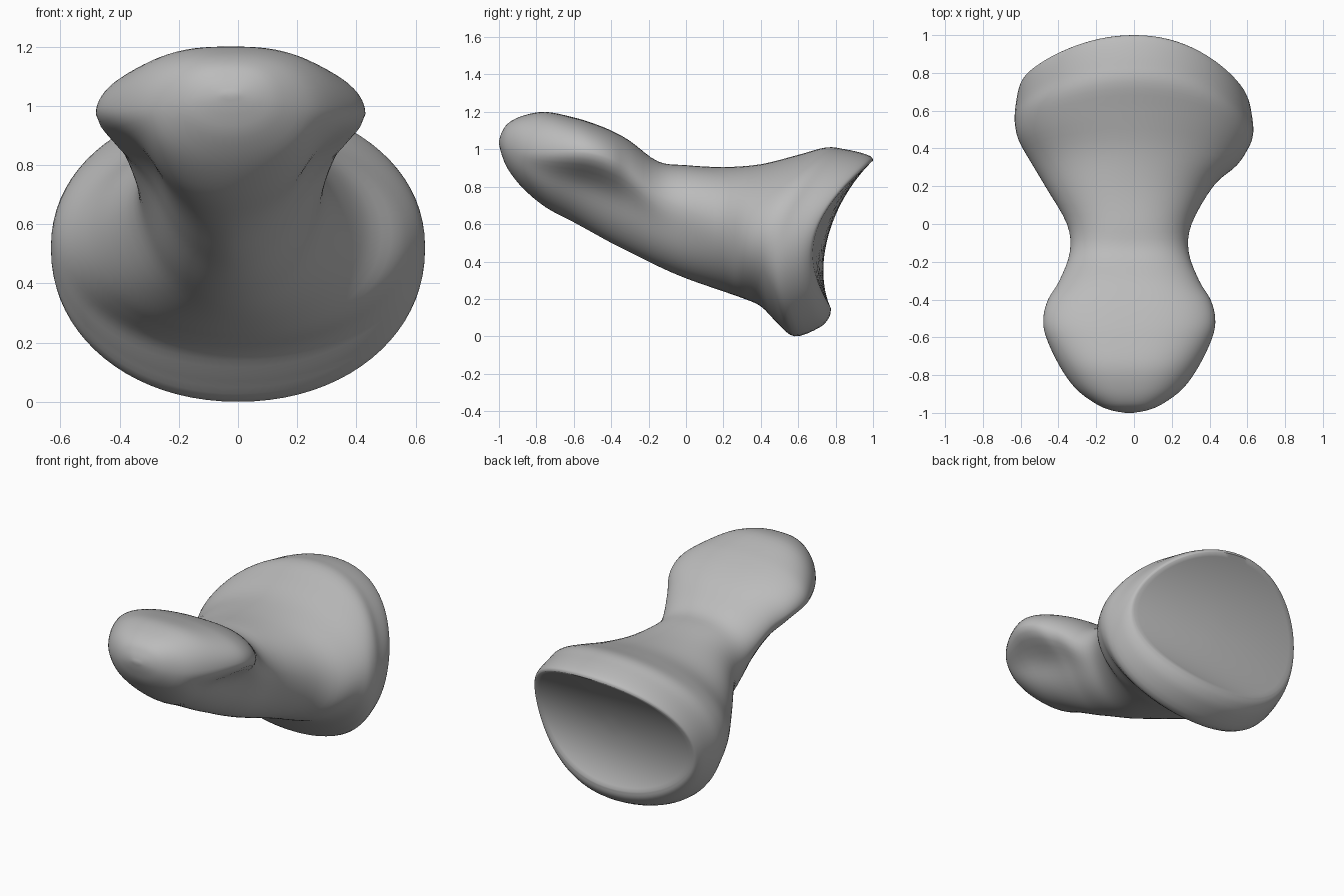
import bpy
import bmesh
import math

SIDES = 80
STEPS = 4


cube = bpy.data.objects.get("Cube")
if cube:
    bpy.data.objects.remove(cube, do_unlink=True)


def station(top, bottom, width, widest=0.5, neck=1.0, bow=0.0, shift=0.0, crown=0.97):
    """One cross-section: (y, z) of top and bottom, half width and shape."""
    return [*top, *bottom, width, widest, neck, bow, shift, crown]


def upright(y, top, bottom, width, widest, neck, crown=0.75):
    return station((y, top), (y, bottom), width, widest, neck, 0.0, -0.025, crown)


# Rounded head with undercut sides, narrowing into the shaft
stations = [
    upright(-1.0, 1.045, 1.03, 0.02, 0.5, 1.0),
    upright(-0.985, 1.09, 0.97, 0.1, 0.5, 1.0),
    upright(-0.95, 1.14, 0.89, 0.18, 0.5, 1.0),
    upright(-0.87, 1.18, 0.79, 0.285, 0.52, 0.97),
    upright(-0.75, 1.2, 0.69, 0.37, 0.57, 0.84),
    upright(-0.6, 1.17, 0.61, 0.44, 0.66, 0.67),
    upright(-0.5, 1.14, 0.555, 0.455, 0.71, 0.62),
    upright(-0.4, 1.1, 0.5, 0.43, 0.73, 0.65),
    upright(-0.3, 1.045, 0.45, 0.37, 0.72, 0.76),
    upright(-0.15, 0.935, 0.375, 0.315, 0.66, 0.92, 0.8),
    upright(0.0, 0.915, 0.31, 0.33, 0.6, 0.97, 0.85),
    upright(0.2, 0.905, 0.24, 0.445, 0.52, 1.0, 0.9),
]
# Flared base, tilted back and bowed forward at the sides
stations += [
    station((0.4, 0.92), (0.3, 0.205), 0.545, bow=0.03),
    station((0.6, 0.97), (0.4, 0.16), 0.61, bow=0.07),
    station((0.75, 1.01), (0.49, 0.07), 0.63, bow=0.12),
    station((0.85, 1.0), (0.58, 0.0), 0.63, bow=0.15),
    station((0.94, 0.98), (0.71, 0.045), 0.615, bow=0.165),
    station((0.99, 0.96), (0.765, 0.1), 0.595, bow=0.165),
    station((1.0, 0.94), (0.775, 0.15), 0.575, bow=0.16),
]


def spline(a, b, c, d, t):
    """Smooth blend from b to c."""
    return [q + t / 2 * (r - p + t * (2 * p - 5 * q + 4 * r - s + t * (3 * (q - r) + s - p)))
            for p, q, r, s in zip(a, b, c, d)]


def ring_points(values):
    yt, zt, yb, zb, width, widest, neck, bow, shift, crown = values
    points = []
    for i in range(SIDES):
        angle = math.tau * i / SIDES
        c, s = math.cos(angle), math.sin(angle)
        reach = abs(c)
        if s < 0:
            keel = 0.96 + 0.4 * (1 - neck)
            reach = neck * reach ** keel + (1 - neck) * reach ** 24
        else:
            reach = reach ** crown
        across = math.copysign(reach, c)
        v = widest + s * (1 - widest if s > 0 else widest)
        lean = bow * (1 + 0.22 * across)
        points.append((shift + width * across,
                       yb + (yt - yb) * v - lean * 4 * v * (1 - v),
                       zb + (zt - zb) * v))
    return points


rings = []
last = len(stations) - 1
for k in range(last):
    four = [stations[min(max(k + j, 0), last)] for j in (-1, 0, 1, 2)]
    rings += [ring_points(spline(*four, n / STEPS)) for n in range(STEPS)]
rim = ring_points(stations[last])
rings.append(rim)

# Shallow joint face inside the rim
yt, zt, yb, zb = stations[last][:4]
rim_width, rim_bow = stations[last][4], stations[last][7]
middle = (zt + zb) / 2
for scale in (0.95, 0.88, 0.78, 0.65, 0.5, 0.35, 0.2, 0.08):
    hollow = []
    for x, y, z in rim:
        z_new = middle + (z - middle) * scale
        v = (z_new - zb) / (zt - zb)
        bow = rim_bow * (1 + 0.22 * x / rim_width * scale)
        bow -= 0.02 * (1 - scale ** 2)
        hollow.append((x * scale, yb + (yt - yb) * v - bow * 4 * v * (1 - v), z_new))
    rings.append(hollow)

# Skin the rings into one closed surface
bm = bmesh.new()
loops = [[bm.verts.new(p) for p in ring] for ring in rings]
for first, second in zip(loops, loops[1:]):
    for i in range(SIDES):
        j = (i + 1) % SIDES
        bm.faces.new((first[i], first[j], second[j], second[i]))
bm.faces.new(loops[0])
bm.faces.new(loops[-1])
bmesh.ops.recalc_face_normals(bm, faces=bm.faces)

mesh = bpy.data.meshes.new("bone")
bm.to_mesh(mesh)
bm.free()
bone = bpy.data.objects.new("bone", mesh)
bpy.context.collection.objects.link(bone)

# Plain grey material
grey = bpy.data.materials.new("bone grey")
grey.use_nodes = True
colour = (0.5, 0.5, 0.5, 1.0)
grey.diffuse_color = colour
grey.node_tree.nodes["Principled BSDF"].inputs["Base Color"].default_value = colour
mesh.materials.append(grey)

bpy.ops.object.select_all(action="DESELECT")
bone.select_set(True)
bpy.context.view_layer.objects.active = bone
bpy.ops.object.shade_smooth_by_angle(angle=math.radians(60))
